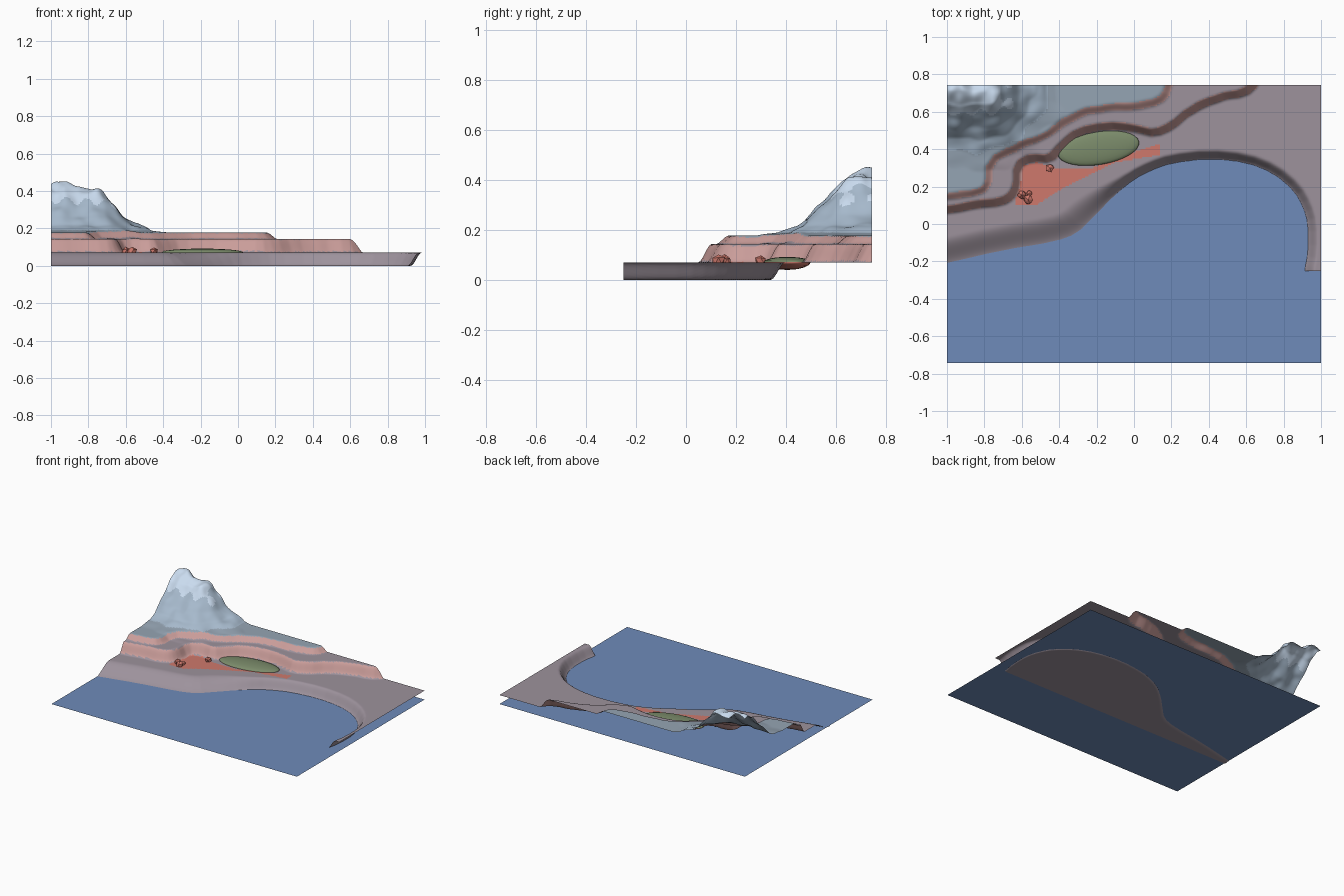
import bpy, bmesh, math, random
from mathutils import Vector, noise

if "Cube" in bpy.data.objects:
    bpy.data.objects.remove(bpy.data.objects["Cube"])

random.seed(4)
X, Y0, Y1 = 1.0, -0.25, 0.743
NX, NY = 230, 116


def material(name, r, g, b):
    m = bpy.data.materials.new(name)
    m.diffuse_color = [(c / 255) ** 2.2 for c in (r, g, b)] + [1]
    m.use_nodes = True
    m.node_tree.nodes["Principled BSDF"].inputs["Base Color"].default_value = m.diffuse_color
    return m


MATS = [material(*a) for a in (
    ("plain", 156, 145, 155), ("cliff", 200, 155, 152), ("terrace", 148, 163, 178),
    ("rock", 165, 184, 203), ("snow", 200, 218, 238), ("clay", 205, 120, 108),
    ("grass", 122, 138, 106), ("sea", 110, 138, 184))]
PLAIN, CLIFF, TERRACE, ROCK, SNOW, CLAY, GRASS, SEA = range(8)


def chaikin(pts):
    out = [pts[0]]
    for (ax, ay), (bx, by) in zip(pts, pts[1:]):
        out += [(ax * .75 + bx * .25, ay * .75 + by * .25),
                (ax * .25 + bx * .75, ay * .25 + by * .75)]
    return out + [pts[-1]]


def inside(x, y, poly):
    hit = False
    px, py = poly[-1]
    for qx, qy in poly:
        if (qy > y) != (py > y) and x < (px - qx) * (y - qy) / (py - qy) + qx:
            hit = not hit
        px, py = qx, qy
    return hit


def distance(x, y, line):
    best = 9.0
    for (ax, ay), (bx, by) in zip(line, line[1:]):
        dx, dy = bx - ax, by - ay
        t = max(0, min(1, ((x - ax) * dx + (y - ay) * dy) / (dx * dx + dy * dy)))
        best = min(best, (x - ax - t * dx) ** 2 + (y - ay - t * dy) ** 2)
    return math.sqrt(best)


def signed(x, y, line, closing):
    d = distance(x, y, line)
    return d if inside(x, y, line + closing) else -d


def smooth(t):
    t = max(0, min(1, t))
    return t * t * (3 - 2 * t)


def interp(d, table):
    for (a, u), (b, v) in zip(table, table[1:]):
        if d <= b:
            return u + (v - u) * max(0, d - a) / (b - a)
    return table[-1][1]


# Foot lines of the three land levels
coast = chaikin([(-1.15, -.25), (-1, -.22), (-.7, -.15), (-.42, -.105), (-.3, -.06), (-.2, .05),
                 (-.1, .16), (0, .245), (.1, .295), (.2, .33), (.4, .355), (.6, .335), (.75, .275),
                 (.86, .18), (.91, .09), (.935, 0), (.935, -.15), (.915, -.25), (.91, -.4)])
low_cliff = chaikin([(-1.1, .03), (-1, .045), (-.85, .075), (-.7, .09), (-.63, .13), (-.6, .2),
                     (-.6, .3), (-.55, .325), (-.44, .315), (-.36, .41), (-.29, .465), (-.15, .5),
                     (0, .48), (.12, .455), (.22, .5), (.32, .59), (.45, .645), (.6, .675),
                     (.68, .74), (.7, .85)])
high_cliff = chaikin([(-1.1, .11), (-1, .12), (-.82, .14), (-.76, .18), (-.75, .32), (-.64, .38),
                      (-.48, .44), (-.35, .53), (-.2, .59), (0, .6), (.15, .63), (.21, .7),
                      (.22, .85)])
clay_area = [(-.64, .1), (-.52, .1), (-.42, .17), (-.3, .23), (-.1, .33), (.14, .37), (.14, .43),
             (-.05, .37), (-.22, .3), (-.42, .3), (-.52, .33), (-.61, .31), (-.62, .2)]
back = [(1.5, 2), (-2, 2)]


def land(x, y):
    wobble = noise.noise(Vector((x * 9, y * 9, 0)))
    w = .06 + .1 * smooth((.0 - x) / .4)
    s1 = smooth((signed(x, y, coast, [(1.5, -.4)] + back) + .012) / w)
    s2 = s3 = 0
    if y > 0:
        s2 = smooth(signed(x, y, low_cliff, back) / .055 + .1 * wobble)
        s3 = smooth(signed(x, y, high_cliff, back) / .055 + .15 * wobble)
    z = .07 * s1 + .073 * s2 + .034 * s3
    # Mountain in the back left corner
    d = distance(x, y, [(-1.1, .72), (-.8, .71)])
    m = interp(d * (1 + .18 * wobble), [(0, .235), (.08, .215), (.13, .165), (.19, .09),
                                       (.25, .04), (.32, .012), (.42, 0)])
    m += .04 * math.exp(-((x + .95) ** 2 + (y - .72) ** 2) / .005)
    m *= 1 + .16 * noise.noise(Vector((x * 14, y * 14, 3)))
    return z + m, s2, s3, m


def terrain():
    bm = bmesh.new()
    rows, info = [], []
    for j in range(NY + 1):
        y = Y0 + (Y1 - Y0) * j / NY
        row, irow = [], []
        for i in range(NX + 1):
            x = -X + 2 * X * i / NX
            z, *rest = land(x, y)
            row.append(bm.verts.new((x, y, z)))
            irow.append(rest)
        rows.append(row)
        info.append(irow)
    for j in range(NY):
        for i in range(NX):
            f = bm.faces.new((rows[j][i], rows[j][i + 1], rows[j + 1][i + 1], rows[j + 1][i]))
            s2, s3, m = info[j][i]
            c = f.calc_center_median()
            snow_line = .34 + .03 * math.sin(c.x * 60) + .02 * math.sin(c.y * 47)
            if m > .012:
                k = SNOW if c.z > snow_line else ROCK
            elif .04 < s2 < .96 or .06 < s3 < .9:
                k = CLIFF
            elif s3 >= .9:
                k = TERRACE
            elif inside(c.x, c.y, clay_area) and s2 < .05:
                k = CLAY
            else:
                k = PLAIN
            f.material_index = k
    return finish("terrain", bm, MATS)


def finish(name, bm, mats, smooth_shade=True):
    me = bpy.data.meshes.new(name)
    bm.to_mesh(me)
    bm.free()
    for m in mats:
        me.materials.append(m)
    ob = bpy.data.objects.new(name, me)
    bpy.context.collection.objects.link(ob)
    for p in me.polygons:
        p.use_smooth = smooth_shade
    return ob


terrain()

# Sea surface just above the seabed
bm = bmesh.new()
bm.faces.new([bm.verts.new((x, y, .004)) for x, y in ((-X, -Y1), (X, -Y1), (X, Y1), (-X, Y1))])
finish("sea", bm, [MATS[SEA]])

# Grass mound: green dome over a clay bowl
bm = bmesh.new()
bmesh.ops.create_uvsphere(bm, u_segments=32, v_segments=12, radius=1)
for f in bm.faces:
    f.material_index = 0 if f.calc_center_median().z > 0 else 1
for v in bm.verts:
    v.co = Vector((v.co.x * .22, v.co.y * .088, v.co.z * (.02 if v.co.z > 0 else .032)))
mound = finish("grass_mound", bm, [MATS[GRASS], MATS[CLAY]])
mound.location = (-.19, .405, .072)
mound.rotation_euler.z = math.radians(9)

# Boulders at the cliff foot
for i, (x, y, r) in enumerate([(-.45, .3, .026), (-.6, .155, .026), (-.565, .13, .03),
                               (-.56, .165, .018)]):
    bm = bmesh.new()
    bmesh.ops.create_icosphere(bm, subdivisions=1, radius=r)
    for v in bm.verts:
        v.co *= random.uniform(.75, 1.1)
    rock = finish(f"boulder_{i + 1}", bm, [MATS[CLAY]], False)
    rock.location = (x, y, .076)
